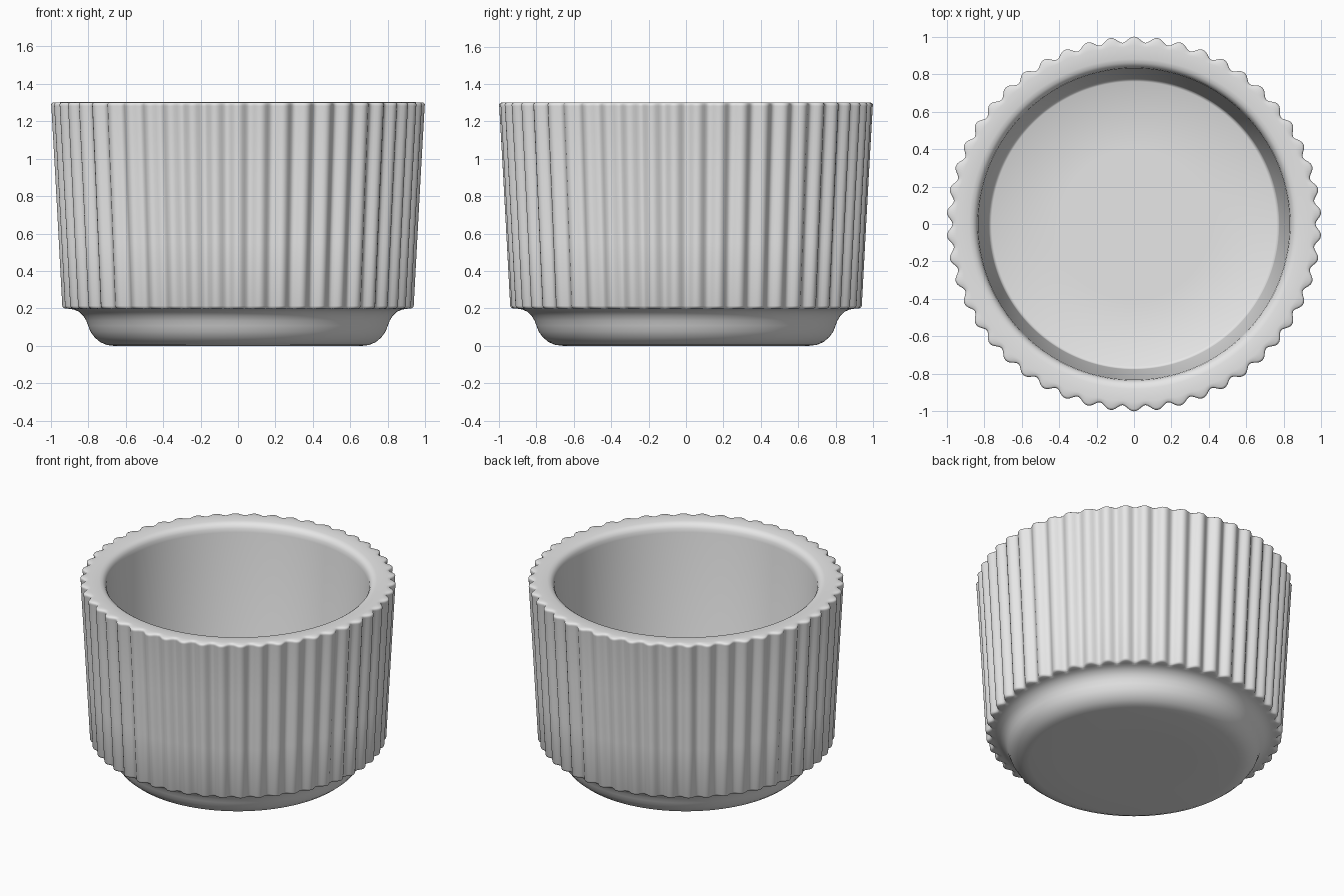
import bpy, bmesh, math

if "Cube" in bpy.data.objects:
    bpy.data.objects.remove(bpy.data.objects["Cube"])

RIBS = 50          # flutes around the cup
STEPS = 10         # segments per flute
DEPTH = 0.031      # flute depth
FLOOR = 0.30       # height of the inner floor

# Profile from underside centre to inner floor: (radius, height, flute amount)
profile = [
    (0.40, 0.0, 0), (0.66, 0.0, 0), (0.70, 0.005, 0), (0.735, 0.02, 0), (0.765, 0.045, 0),
    (0.787, 0.075, 0), (0.80, 0.108, 0), (0.81, 0.135, 0), (0.825, 0.16, 0),
    (0.848, 0.182, 0), (0.875, 0.194, 0), (0.90, 0.198, 0),
    # fluted wall
    (0.925, 0.20, 0.8), (0.935, 0.204, 1), (0.94, 0.214, 1), (0.958, 0.55, 1),
    (0.977, 0.90, 1), (0.9985, 1.28, 1), (1.0, 1.288, 1), (0.997, 1.295, 1),
    (0.988, 1.30, 0.9),
    # rim and inner wall
    (0.95, 1.301, 0.15), (0.93, 1.301, 0), (0.88, 1.299, 0), (0.86, 1.294, 0), (0.845, 1.283, 0),
    (0.835, 1.265, 0), (0.831, 1.24, 0),
    (0.776, FLOOR + 0.02, 0), (0.772, FLOOR + 0.007, 0), (0.76, FLOOR, 0), (0.40, FLOOR, 0),
]

# Sweep the profile around z, pressing in the flutes
bm = bmesh.new()
n = RIBS * STEPS
rings = []
for r, z, amount in profile:
    ring = []
    for i in range(n):
        a = math.pi / 2 + 2 * math.pi * i / n
        dip = (0.5 - 0.5 * math.cos(2 * math.pi * i / STEPS)) ** 1.2
        rad = r - DEPTH * amount * dip
        ring.append(bm.verts.new((rad * math.cos(a), rad * math.sin(a), z)))
    rings.append(ring)
for lo, hi in zip(rings, rings[1:]):
    for i in range(n):
        j = (i + 1) % n
        bm.faces.new((lo[i], lo[j], hi[j], hi[i]))

# Close the underside and the inner floor
bm.faces.new(rings[0][::-1])
bm.faces.new(rings[-1])
bmesh.ops.recalc_face_normals(bm, faces=bm.faces)

mesh = bpy.data.meshes.new("ribbed_bowl")
bm.to_mesh(mesh)
bm.free()
bowl = bpy.data.objects.new("ribbed_bowl", mesh)
bpy.context.collection.objects.link(bowl)

mat = bpy.data.materials.new("light grey")
mat.diffuse_color = (0.8, 0.8, 0.8, 1)
mat.use_nodes = True
mat.node_tree.nodes["Principled BSDF"].inputs["Base Color"].default_value = mat.diffuse_color
mesh.materials.append(mat)

bpy.context.view_layer.objects.active = bowl
bowl.select_set(True)
bpy.ops.object.shade_smooth_by_angle(angle=math.radians(60))
